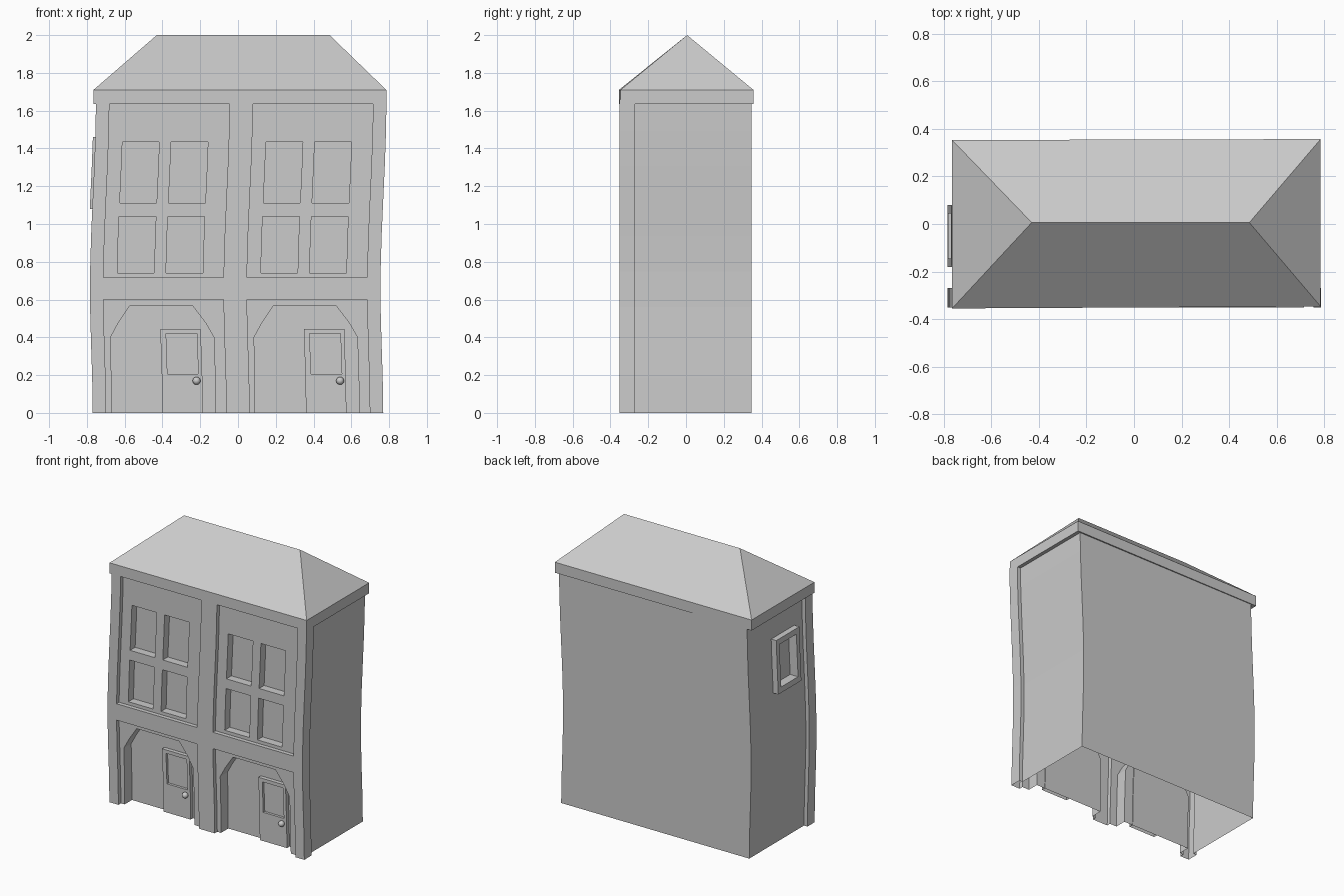
import bpy, bmesh
from mathutils import Vector

if "Cube" in bpy.data.objects:
    bpy.data.objects.remove(bpy.data.objects["Cube"])

BAYS = (-0.38, 0.38)
BEND = [(0.0, 0.0), (0.65, -0.015), (1.66, 0.017)]


def sway(z):
    # crooked sideways lean of the walls at height z
    for (z0, s0), (z1, s1) in zip(BEND, BEND[1:]):
        if z <= z1:
            t = max(0.0, (z - z0) / (z1 - z0))
            return s0 + (s1 - s0) * t * t * (3 - 2 * t)
    return BEND[-1][1]


def add_object(name, bm):
    bmesh.ops.recalc_face_normals(bm, faces=bm.faces[:])
    me = bpy.data.meshes.new(name)
    bm.to_mesh(me)
    bm.free()
    ob = bpy.data.objects.new(name, me)
    bpy.context.collection.objects.link(ob)
    return ob


def prism(name, outline, y0, y1):
    # extrude an (x, z) outline along y
    bm = bmesh.new()
    f = bm.faces.new([bm.verts.new((x, y0, z)) for x, z in outline])
    ext = bmesh.ops.extrude_face_region(bm, geom=[f])
    bmesh.ops.translate(bm, vec=(0, y1 - y0, 0),
                        verts=[g for g in ext["geom"] if isinstance(g, bmesh.types.BMVert)])
    return add_object(name, bm)


def box(name, x0, x1, y0, y1, z0, z1):
    return prism(name, [(x0, z0), (x1, z0), (x1, z1), (x0, z1)], y0, y1)


def boolean(ob, others, op):
    for o in others:
        m = ob.modifiers.new(o.name, 'BOOLEAN')
        m.operation, m.solver, m.object = op, 'EXACT', o
    bpy.context.view_layer.update()
    dg = bpy.context.evaluated_depsgraph_get()
    me = bpy.data.meshes.new_from_object(ob.evaluated_get(dg))
    ob.modifiers.clear()
    ob.data = me
    for o in others:
        bpy.data.objects.remove(o)


def finish(ob, open_heights=()):
    # open the hollow ends, add loops and apply the lean
    bm = bmesh.new()
    bm.from_mesh(ob.data)
    dead = [f for f in bm.faces if any(all(abs(v.co.z - h) < 1e-4 for v in f.verts)
                                       for h in open_heights)]
    bmesh.ops.delete(bm, geom=dead, context='FACES')
    for i in range(1, 9):
        bmesh.ops.bisect_plane(bm, geom=bm.verts[:] + bm.edges[:] + bm.faces[:],
                               plane_co=(0, 0, i * 0.187), plane_no=(0, 0, 1))
    for v in bm.verts:
        v.co.x += sway(v.co.z)
    bm.to_mesh(ob.data)
    bm.free()


# walls: main block plus a slightly wider front slab
walls = box("walls", -0.742, 0.742, -0.29, 0.347, 0, 1.66)
boolean(walls, [box("front_slab", -0.769, 0.769, -0.351, -0.27, 0, 1.66)], 'UNION')

# shallow facade panels, then windows and arched porches
ARCH = [(-0.29, -0.1), (-0.285, 0.4), (-0.242, 0.475), (-0.18, 0.565),
        (0.155, 0.565), (0.222, 0.475), (0.262, 0.4), (0.262, -0.1)]
cuts = []
for c in BAYS:
    cuts.append(box("upper_panel", c - 0.318, c + 0.318, -0.45, -0.322, 0.717, 1.637))
    cuts.append(box("lower_panel", c - 0.318, c + 0.318, -0.45, -0.322, -0.1, 0.6))
for c in BAYS:
    cuts.append(prism("arch", [(c + x, z) for x, z in ARCH], -0.4, -0.24))
    for x in (-0.245, 0.013):
        for z0, z1 in ((0.74, 1.04), (1.11, 1.435)):
            cuts.append(box("window", c + x, c + x + 0.195, -0.4, -0.265, z0, z1))
# side window recess
cuts.append(box("side_recess", -0.9, -0.72, -0.145, 0.045, 1.12, 1.42))
boolean(walls, cuts, 'DIFFERENCE')
finish(walls, (0, 1.66))

# side window frame
frame = box("side_window_frame", -0.782, -0.735, -0.18, 0.08, 1.08, 1.46)
boolean(frame, [box("hole", -0.9, -0.7, -0.145, 0.045, 1.12, 1.42)], 'DIFFERENCE')
finish(frame)

# doors with a sunken pane and a round knob
for c, side in zip(BAYS, ("left", "right")):
    door = box(side + "_door", c - 0.02, c + 0.194, -0.268, -0.235, 0, 0.445)
    boolean(door, [box("pane", c + 0.01, c + 0.173, -0.4, -0.25, 0.205, 0.42)], 'DIFFERENCE')
    finish(door, (0,))
    bm = bmesh.new()
    bmesh.ops.create_uvsphere(bm, u_segments=12, v_segments=8, radius=0.021)
    bmesh.ops.translate(bm, verts=bm.verts[:], vec=(c + 0.163 + sway(0.17), -0.283, 0.17))
    for f in bm.faces:
        f.smooth = True
    add_object(side + "_door_knob", bm)

# hipped roof with a vertical eave band
bm = bmesh.new()
CORNERS = ((-0.765, -0.355), (0.785, -0.347), (0.785, 0.357), (-0.765, 0.353))
low, high = [[bm.verts.new((x, y, z)) for x, y in CORNERS] for z in (1.635, 1.71)]
a, b = bm.verts.new((-0.43, 0.006, 2)), bm.verts.new((0.485, 0.006, 2))
bm.faces.new(low)
for i in range(4):
    j = (i + 1) % 4
    bm.faces.new((low[i], low[j], high[j], high[i]))
for f in ((high[0], high[1], b, a), (high[1], high[2], b),
          (high[2], high[3], a, b), (high[3], high[0], a)):
    bm.faces.new(f)
add_object("roof", bm)
